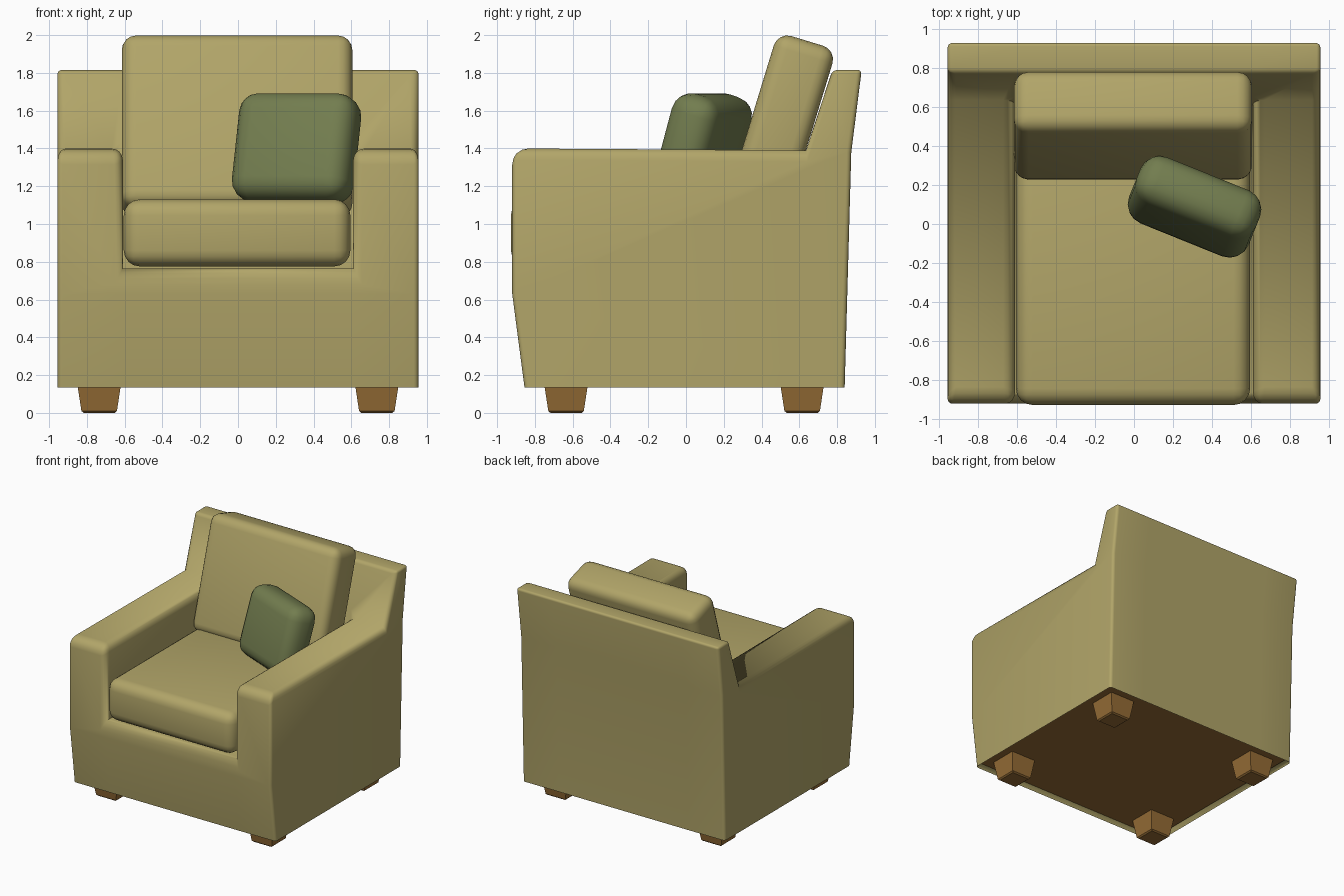
import bpy, bmesh
from math import radians

if "Cube" in bpy.data.objects:
    bpy.data.objects.remove(bpy.data.objects["Cube"])


def material(name, rgb):
    m = bpy.data.materials.new(name)
    m.diffuse_color = (*rgb, 1)
    m.use_nodes = True
    m.node_tree.nodes["Principled BSDF"].inputs["Base Color"].default_value = m.diffuse_color
    return m


FABRIC = material("khaki_fabric", (0.44, 0.375, 0.14))
GREEN = material("green_fabric", (0.17, 0.205, 0.078))
WOOD = material("wood", (0.30, 0.15, 0.036))


def finish(bm, name, mat, angle=35, mods=(), loc=(0, 0, 0), rot=(0, 0, 0)):
    """Turn a bmesh into an object, bake its modifiers and shade it."""
    bmesh.ops.recalc_face_normals(bm, faces=bm.faces)
    me = bpy.data.meshes.new(name)
    bm.to_mesh(me)
    bm.free()
    ob = bpy.data.objects.new(name, me)
    bpy.context.collection.objects.link(ob)
    me.materials.append(mat)
    ob.location = loc
    ob.rotation_euler = [radians(a) for a in rot]
    for kind, settings in mods:
        mod = ob.modifiers.new(kind.lower(), kind)
        for key, value in settings.items():
            setattr(mod, key, value)
    bpy.ops.object.select_all(action='DESELECT')
    ob.select_set(True)
    bpy.context.view_layer.objects.active = ob
    if mods:
        bpy.ops.object.convert(target='MESH')
    bpy.ops.object.shade_smooth_by_angle(angle=radians(angle))
    return ob


def box(size):
    bm = bmesh.new()
    bmesh.ops.create_cube(bm, size=1)
    bmesh.ops.scale(bm, vec=size, verts=bm.verts)
    return bm


def cushion(name, size, loc, rot, mat, radius):
    """Box with generously rounded edges."""
    finish(box(size), name, mat, 40, [('BEVEL', {'width': radius, 'segments': 4})], loc, rot)


# Upholstered body: side profile (y, z) repeated over four x stations
profile = {
    'front_bottom': (-0.855, 0.135), 'front_mid': (-0.92, 0.63),
    'rail': (-0.92, 0.765), 'arm_front': (-0.92, 1.40), 'arm_back': (0.635, 1.39),
    'top_front': (0.775, 1.815), 'top_rear': (0.93, 1.815),
    'rear_mid': (0.875, 1.38), 'rear_bottom': (0.84, 0.135), 'seat_back': (0.43, 0.765),
}
stations = (-0.955, -0.61, 0.61, 0.955)
bm = bmesh.new()
v = {}
for n, (y, z) in profile.items():
    for i, x in enumerate(stations):
        if n not in ('rail', 'seat_back') or i in (1, 2):
            v[n, i] = bm.verts.new((x, y, z))


def face(*keys):
    return bm.faces.new([v[k] for k in keys])


def strip(names, a, b):
    return [face((p, a), (q, a), (q, b), (p, b)) for p, q in zip(names, names[1:])]


bottom = []
for a in range(3):
    strip(['top_front', 'top_rear', 'rear_mid', 'rear_bottom'], a, a + 1)
    bottom += strip(['rear_bottom', 'front_bottom'], a, a + 1)
    strip(['front_bottom', 'front_mid'], a, a + 1)
for out, inn in ((0, 1), (3, 2)):
    # arm front, arm top, wing of the back, outer side and inner wall
    face(('front_mid', out), ('front_mid', inn), ('rail', inn), ('arm_front', inn), ('arm_front', out))
    strip(['arm_front', 'arm_back', 'top_front'], out, inn)
    face(*[(n, out) for n in ('front_bottom', 'front_mid', 'arm_front', 'arm_back',
                              'top_front', 'top_rear', 'rear_mid', 'rear_bottom')])
    face(*[(n, inn) for n in ('rail', 'arm_front', 'arm_back', 'seat_back')])
strip(['front_mid', 'rail', 'seat_back'], 1, 2)
face(('seat_back', 1), ('arm_back', 1), ('top_front', 1),
     ('top_front', 2), ('arm_back', 2), ('seat_back', 2))

# Rounded edges of the body, by bevel weight
weight = bm.edges.layers.float.new('bevel_weight_edge')


def soften(p, q, w):
    bm.edges.get((v[p], v[q]))[weight] = w


for out, inn in ((0, 1), (3, 2)):
    soften(('arm_front', out), ('arm_front', inn), 0.85)
    soften(('arm_front', out), ('arm_back', out), 0.6)
    soften(('arm_front', inn), ('arm_back', inn), 0.6)
    soften(('rail', inn), ('arm_front', inn), 0.45)
    for p, q, w in (('front_bottom', 'front_mid', .25), ('front_mid', 'arm_front', .25),
                    ('arm_back', 'top_front', .25), ('top_front', 'top_rear', .2),
                    ('top_rear', 'rear_mid', .25), ('rear_mid', 'rear_bottom', .25)):
        soften((p, out), (q, out), w)
for a in range(3):
    soften(('top_front', a), ('top_front', a + 1), 0.25)
    soften(('top_rear', a), ('top_rear', a + 1), 0.2)
soften(('rail', 1), ('rail', 2), 0.85)

# Recess in the bottom, leaving a thin rim
bmesh.ops.recalc_face_normals(bm, faces=bm.faces)
bmesh.ops.inset_region(bm, faces=bottom, thickness=0.02, depth=-0.05, use_even_offset=True)
finish(bm, "body", FABRIC, 75, [('BEVEL', {'limit_method': 'WEIGHT', 'width': 0.1, 'segments': 4})])

# Loose cushions
cushion("seat_cushion", (1.20, 1.30, 0.355), (-0.005, -0.277, 0.953), (0, 0, 0), FABRIC, 0.085)
cushion("back_cushion", (1.22, 0.325, 0.95), (-0.005, 0.503, 1.515), (-17, 0, 0), FABRIC, 0.075)
cushion("throw_pillow", (0.66, 0.265, 0.585), (0.31, 0.088, 1.40), (-16, 0, -22), GREEN, 0.105)

# Wooden underside panel
finish(box((1.86, 1.65, 0.02)), "underside_panel", WOOD, loc=(0, -0.0075, 0.18))

# Tapered feet
for sx, side in ((-1, "left"), (1, "right")):
    for y, end in ((-0.635, "front"), (0.615, "rear")):
        bm = box((0.24, 0.24, 0.18))
        low = [p for p in bm.verts if p.co.z < 0]
        bmesh.ops.scale(bm, vec=(0.77, 0.77, 1), verts=low)
        bmesh.ops.bevel(bm, geom=[e for e in bm.edges if all(p.co.z < 0 for p in e.verts)],
                        offset=0.01, segments=1, affect='EDGES')
        finish(bm, f"{end}_{side}_foot", WOOD, loc=(sx * 0.735, y, 0.09))
